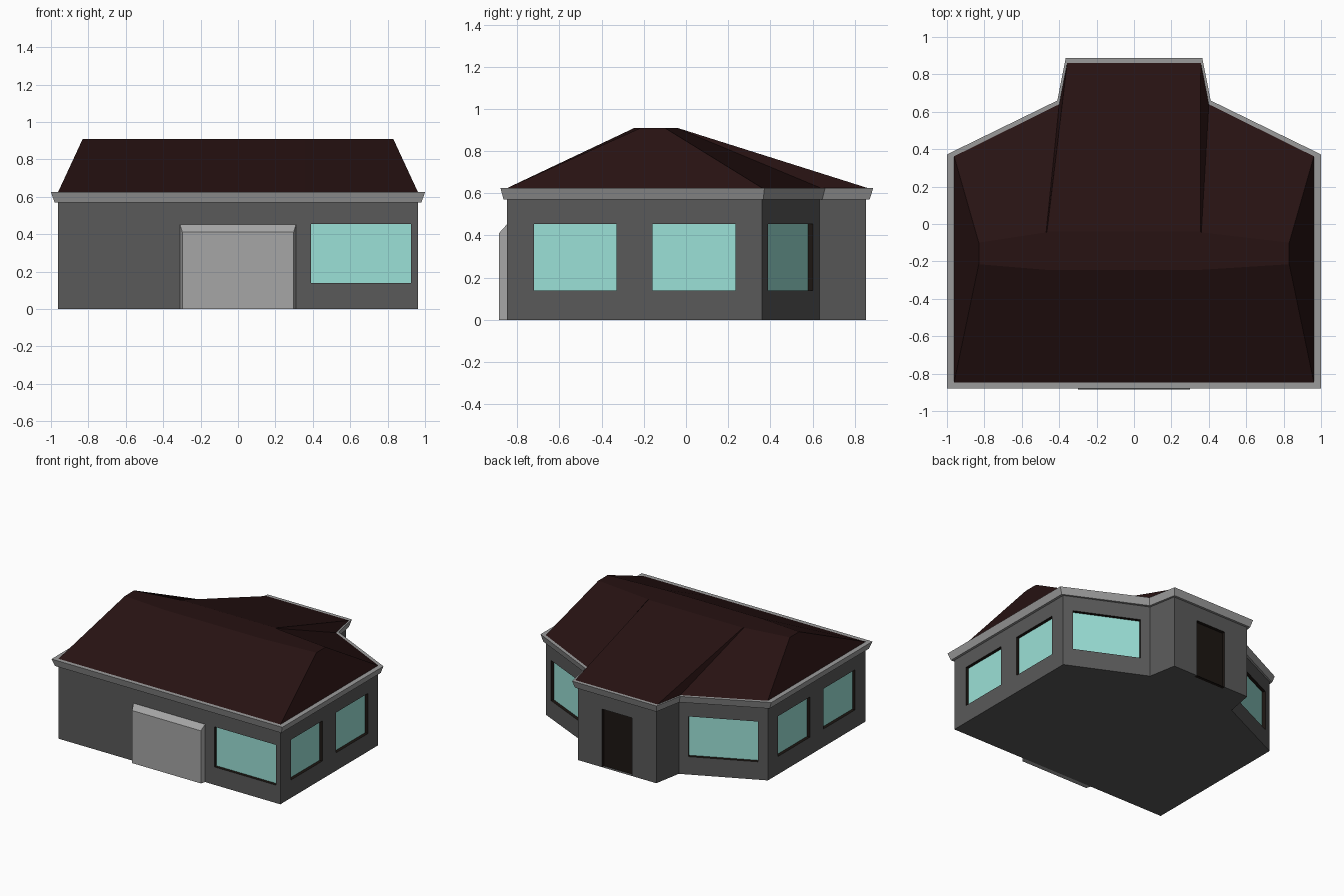
import bpy
from mathutils import Vector

if "Cube" in bpy.data.objects:
    bpy.data.objects.remove(bpy.data.objects["Cube"])


def material(name, rgb):
    m = bpy.data.materials.new(name)
    m.diffuse_color = (*rgb, 1)
    m.use_nodes = True
    m.node_tree.nodes["Principled BSDF"].inputs["Base Color"].default_value = m.diffuse_color
    return m


WALL = material("wall_grey", (0.1, 0.1, 0.1))
TRIM = material("trim_grey", (0.33, 0.33, 0.33))
DOOR = material("garage_grey", (0.38, 0.38, 0.38))
DARK = material("dark_frame", (0.012, 0.008, 0.006))
GLASS = material("window_glass", (0.33, 0.75, 0.68))
ROOF = material("roof_brown", (0.02, 0.006, 0.006))


def make(name, verts, faces, mat):
    me = bpy.data.meshes.new(name)
    me.from_pydata([tuple(v) for v in verts], [], faces)
    me.materials.append(mat)
    ob = bpy.data.objects.new(name, me)
    bpy.context.collection.objects.link(ob)
    return ob


def loft(name, rings, mat, cap_bottom=False, cap_top=False):
    """Join counter-clockwise rings of equal length, bottom to top."""
    n = len(rings[0])
    faces = [(k * n + i, k * n + (i + 1) % n, (k + 1) * n + (i + 1) % n, (k + 1) * n + i)
             for k in range(len(rings) - 1) for i in range(n)]
    if cap_bottom:
        faces.append(tuple(reversed(range(n))))
    if cap_top:
        faces.append(tuple(range((len(rings) - 1) * n, len(rings) * n)))
    return make(name, [v for r in rings for v in r], faces, mat)


def mirrored(right):
    """Full counter-clockwise outline from its right half."""
    return right + [(-x, y) for x, y in reversed(right)]


def at(outline, z):
    return [Vector((x, y, z)) for x, y in outline]


EAVE_Z, ROOF_Z, RIDGE_Z = 0.57, 0.625, 0.91
DEPTH = 0.025
plan = mirrored([(0.962, -0.85), (0.962, 0.36), (0.38, 0.632), (0.34, 0.853)])
eave = mirrored([(1.0, -0.88), (1.0, 0.372), (0.41, 0.66), (0.365, 0.888)])
eave_low = [((a + c) / 2, (b + d) / 2) for (a, b), (c, d) in zip(plan, eave)]
roof = mirrored([(0.962, -0.848), (0.962, 0.362), (0.4, 0.64), (0.357, 0.862)])


def wall(name, p, q, openings):
    """Wall from p to q; openings are (u0, u1, z0, z1, pane material) along it."""
    p, q = Vector((*p, 0)), Vector((*q, 0))
    length, along = (q - p).length, (q - p).normalized()
    inward = Vector((-along.y, along.x, 0))

    def rect(u0, u1, z0, z1, d=0):
        return [p + along * u + inward * d + Vector((0, 0, z))
                for u, z in ((u0, z0), (u1, z0), (u1, z1), (u0, z1))]

    panels, start = [], 0
    for i, (u0, u1, z0, z1, mat) in enumerate(openings):
        panels += [rect(start, u0, 0, EAVE_Z), rect(u0, u1, z1, EAVE_Z)]
        if z0 > 0:
            panels.append(rect(u0, u1, 0, z0))
        start = u1
        # dark reveal and recessed pane
        front, back = rect(u0, u1, z0, z1), rect(u0, u1, z0, z1, DEPTH)
        loft(f"{name}_reveal_{i}", [back, front], DARK)
        make(f"{name}_pane_{i}", back, [(0, 1, 2, 3)], mat)
    panels.append(rect(start, length, 0, EAVE_Z))
    make(name, [v for r in panels for v in r],
         [tuple(range(4 * k, 4 * k + 4)) for k in range(len(panels))], WALL)


# Walls with windows and back door
lo, hi = 0.14, 0.455
diag = (Vector(plan[2]) - Vector(plan[1])).length
side = [(0.13, 0.52, lo, hi, GLASS), (0.69, 1.085, lo, hi, GLASS)]
corner = [(0.11 * diag, 0.89 * diag, lo, hi, GLASS)]
layout = {
    "right_wall": side,
    "right_angled_wall": corner,
    "right_return_wall": [],
    "back_wall": [(0.21, 0.47, 0, hi, DARK)],
    "left_return_wall": [],
    "left_angled_wall": corner,
    "left_wall": [(1.21 - b, 1.21 - a, c, d, m) for a, b, c, d, m in reversed(side)],
    "front_wall": [(1.352, 1.887, lo, hi, GLASS)],
}
for i, (name, openings) in enumerate(layout.items()):
    wall(name, plan[i], plan[(i + 1) % 8], openings)

# Floor
make("floor", at(plan, 0), [tuple(reversed(range(8)))], WALL)

# Flared eaves
loft("eaves", [at(plan, EAVE_Z), at(eave_low, EAVE_Z), at(eave, ROOF_Z), at(roof, ROOF_Z)], TRIM)

# Hipped roof with a flat narrow ridge; the front edge is split to match the ridge
base = roof + [(-0.47, -0.848), (0.36, -0.848)]
ridge = [(0.83, -0.215), (0.83, -0.1), (0.36, -0.045), (0.355, -0.04),
         (-0.465, -0.04), (-0.47, -0.045), (-0.83, -0.1), (-0.83, -0.215),
         (-0.47, -0.245), (0.36, -0.245)]
loft("roof", [at(base, ROOF_Z), at(ridge, RIDGE_Z)], ROOF, cap_top=True)

# Garage door block with sloped sides and top
back = [(-0.31, -0.85, 0), (0.31, -0.85, 0), (0.31, -0.85, 0.452), (-0.31, -0.85, 0.452)]
front = [(-0.298, -0.886, 0), (0.298, -0.886, 0), (0.298, -0.886, 0.412), (-0.298, -0.886, 0.412)]
loft("garage_door", [back, front], DOOR, cap_top=True)
